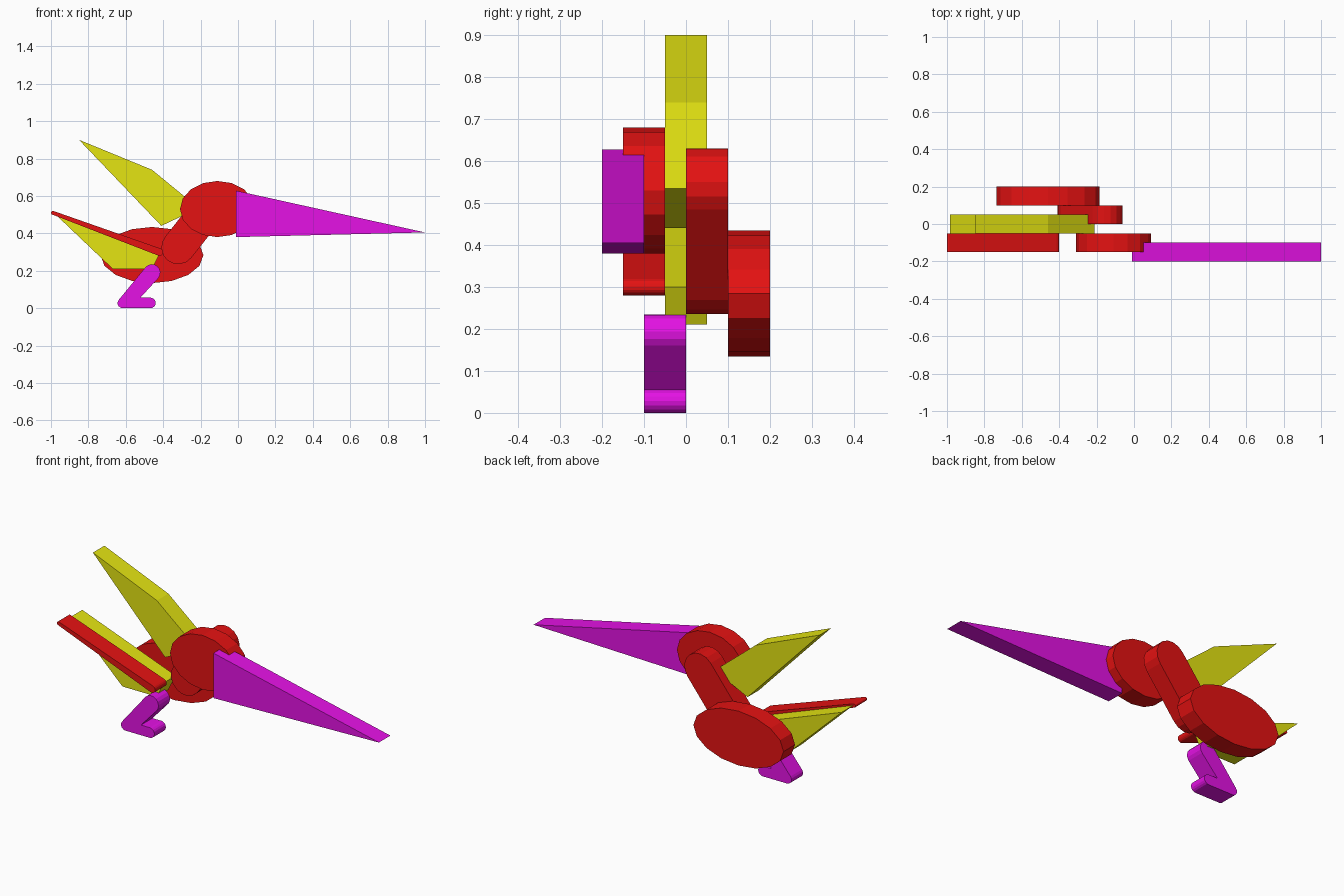
import bpy, bmesh, math

if "Cube" in bpy.data.objects:
    bpy.data.objects.remove(bpy.data.objects["Cube"])


def material(name, rgb):
    m = bpy.data.materials.new(name)
    m.diffuse_color = (*rgb, 1)
    m.use_nodes = True
    m.node_tree.nodes["Principled BSDF"].inputs["Base Color"].default_value = m.diffuse_color
    return m


RED = material("red", (0.78, 0.006, 0.006))
YELLOW = material("yellow", (0.78, 0.78, 0.006))
MAGENTA = material("magenta", (0.78, 0.006, 0.78))
THICK = 0.1


def slab(name, outline, y, mat):
    """Extrude an x-z outline from y to y + THICK."""
    bm = bmesh.new()
    face = bm.faces.new([bm.verts.new((x, y, z)) for x, z in outline])
    ext = bmesh.ops.extrude_face_region(bm, geom=[face])
    moved = [v for v in ext["geom"] if isinstance(v, bmesh.types.BMVert)]
    bmesh.ops.translate(bm, verts=moved, vec=(0, THICK, 0))
    bmesh.ops.recalc_face_normals(bm, faces=bm.faces)
    mesh = bpy.data.meshes.new(name)
    bm.to_mesh(mesh)
    bm.free()
    mesh.materials.append(mat)
    obj = bpy.data.objects.new(name, mesh)
    bpy.context.collection.objects.link(obj)
    return obj


def arc(cx, cz, r, a0, a1, n=8):
    """Points on an arc, angles in degrees."""
    angles = [math.radians(a0 + (a1 - a0) * i / n) for i in range(n + 1)]
    return [(cx + r * math.cos(a), cz + r * math.sin(a)) for a in angles]


def ellipse(cx, cz, rx, rz, n=16):
    return [(cx + rx * math.cos(math.tau * i / n),
             cz + rz * math.sin(math.tau * i / n)) for i in range(n)]


def capsule(p, rp, q, rq):
    """Bar with rounded ends from p to q."""
    a = math.degrees(math.atan2(q[1] - p[1], q[0] - p[0]))
    return arc(*q, rq, a - 90, a + 90) + arc(*p, rp, a + 90, a + 270)


# Body, neck and head, stepping forward layer by layer
slab("body", ellipse(-0.46, 0.284, 0.275, 0.15), 0.1, RED)
slab("neck", capsule((-0.32, 0.325), 0.09, (-0.15, 0.54), 0.09), 0.0, RED)
slab("head", ellipse(-0.11, 0.53, 0.2, 0.15), -0.15, RED)

# Long pointed beak
slab("beak", [(-0.01, 0.38), (1.0, 0.405), (-0.01, 0.628)], -0.2, MAGENTA)

# Wing membranes and the red arm along the lower one
slab("upper_wing", [(-0.85, 0.9), (-0.41, 0.44), (-0.21, 0.535), (-0.46, 0.74)],
     -0.05, YELLOW)
slab("lower_wing", [(-0.985, 0.51), (-0.67, 0.21), (-0.46, 0.21), (-0.415, 0.3)],
     -0.05, YELLOW)
slab("wing_arm", capsule((-0.99, 0.51), 0.01, (-0.42, 0.3), 0.02), -0.15, RED)

# Leg and foot in one bent outline
slab("leg", arc(-0.46, 0.19, 0.045, -40, 140)
     + arc(-0.617, 0.027, 0.027, 140, 270, 5)
     + arc(-0.468, 0.028, 0.028, -90, 90)
     + [(-0.522, 0.056)], -0.1, MAGENTA)
